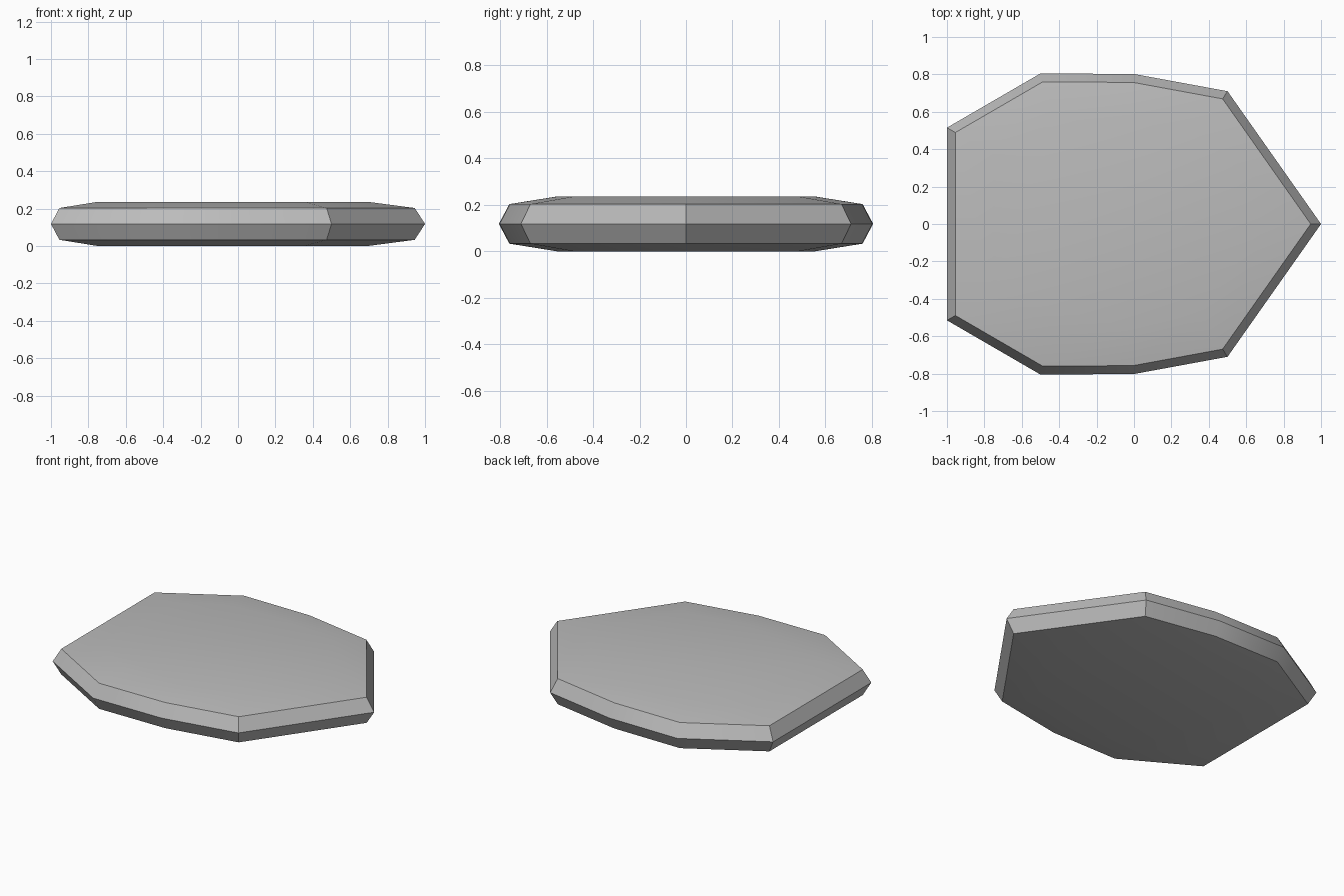
import bpy, bmesh
from mathutils import Matrix

cube = bpy.data.objects.get("Cube")
if cube:
    bpy.data.objects.remove(cube, do_unlink=True)

# Stone colour
grey = bpy.data.materials.new("stone_grey")
grey.use_nodes = True
colour = (0.5, 0.5, 0.5, 1)
grey.diffuse_color = colour
bsdf = grey.node_tree.nodes["Principled BSDF"]
bsdf.inputs["Base Color"].default_value = colour

# Half outline at mid height, tip to blunt end, mirrored across y
half = [(0.5, 0.71), (0, 0.802), (-0.5, 0.805), (-1, 0.515)]
outline = [(1, 0)] + half + [(x, -y) for x, y in reversed(half)]
MID = 0.118

# Upper half: steep bevel, then a shallow shoulder up to the flat top
bm = bmesh.new()
top = bm.faces.new([bm.verts.new((x, y, 0)) for x, y in outline])
bm.normal_update()
for inset, height in ((0.045, 0.085), (0.205, MID)):
    bmesh.ops.inset_region(bm, faces=[top], thickness=inset,
                           use_even_offset=True, use_boundary=True)
    for v in top.verts:
        v.co.z = height
    bm.normal_update()

# Lower half mirrors the upper half
bmesh.ops.mirror(bm, geom=bm.verts[:] + bm.edges[:] + bm.faces[:],
                 matrix=Matrix.Identity(4), merge_dist=0.001, axis='Z')
bmesh.ops.remove_doubles(bm, verts=bm.verts[:], dist=0.001)
bmesh.ops.recalc_face_normals(bm, faces=bm.faces[:])

mesh = bpy.data.meshes.new("flat_stone")
bm.to_mesh(mesh)
bm.free()
mesh.materials.append(grey)
stone = bpy.data.objects.new("flat_stone", mesh)
stone.location.z = MID
bpy.context.collection.objects.link(stone)

# Soft shoulders, crisp bevel edges
bpy.ops.object.select_all(action='DESELECT')
stone.select_set(True)
bpy.context.view_layer.objects.active = stone
bpy.ops.object.shade_smooth_by_angle()
